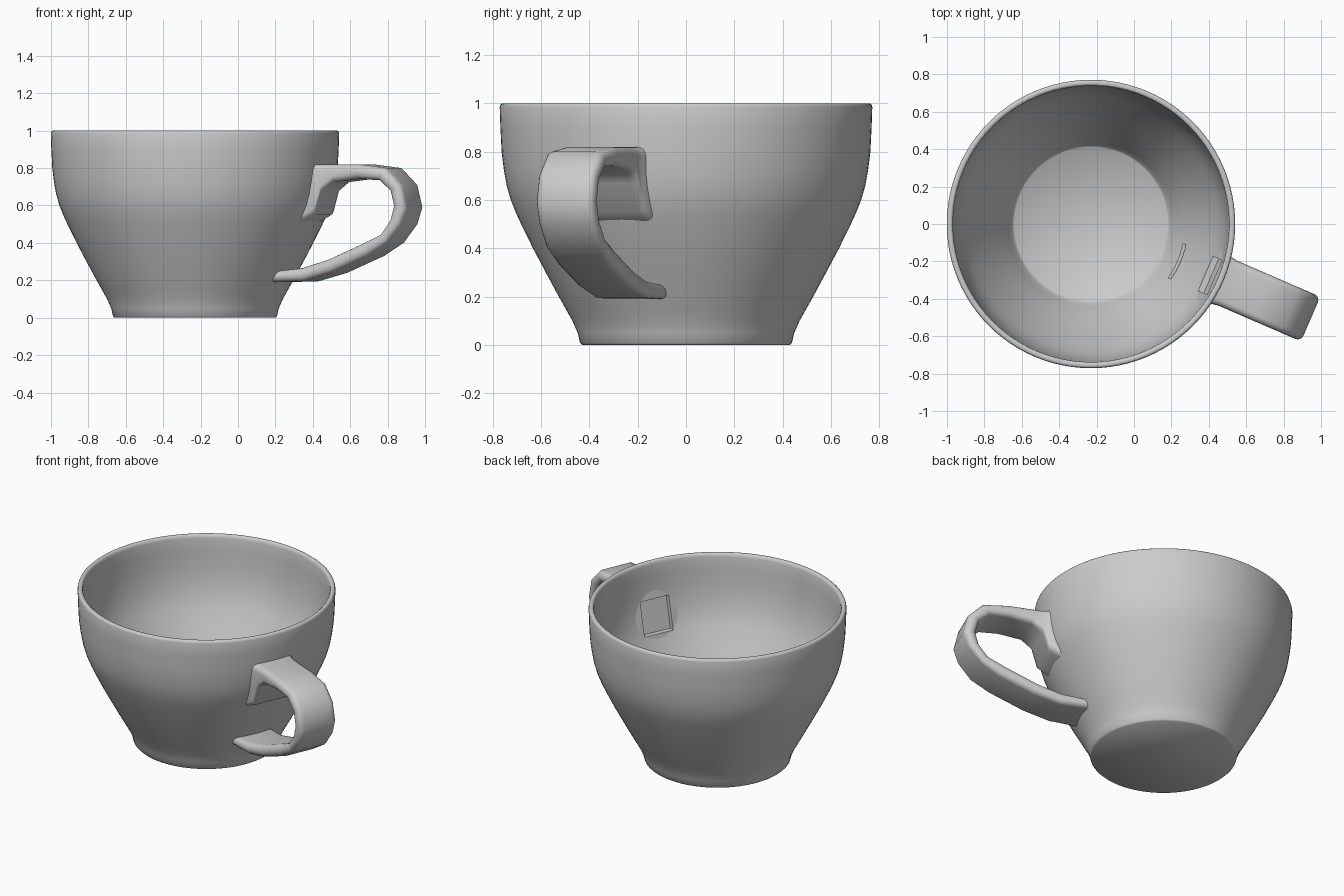
import bpy, bmesh
from math import radians, pi, cos, sin
from mathutils import Vector, Matrix

if "Cube" in bpy.data.objects:
    bpy.data.objects.remove(bpy.data.objects["Cube"])

# Cup axis position and handle direction
PLACE = Matrix.Translation((-0.23, 0, 0))
TURN = PLACE @ Matrix.Rotation(radians(-23.4), 4, 'Z')


def finish(name, bm, matrix, angle=40):
    bmesh.ops.recalc_face_normals(bm, faces=bm.faces)
    mesh = bpy.data.meshes.new(name)
    bm.to_mesh(mesh)
    bm.free()
    mesh.transform(matrix)
    ob = bpy.data.objects.new(name, mesh)
    bpy.context.collection.objects.link(ob)
    return ob


def loft(bm, rings, cap):
    rows = [[bm.verts.new(p) for p in ring] for ring in rings]
    for a, b in zip(rows, rows[1:]):
        for i in range(len(a)):
            j = (i + 1) % len(a)
            bm.faces.new((a[i], a[j], b[j], b[i]))
    if cap:
        bm.faces.new(rows[0])
        bm.faces.new(rows[-1])


# Bowl: lathed wall, outside from foot to rim, then inside down to the floor
outer = [(.43, 0), (.438, .008), (.448, .05), (.47, .10), (.498, .15), (.526, .20),
         (.58, .30), (.633, .40), (.682, .50), (.705, .55), (.725, .60), (.742, .66),
         (.753, .72), (.763, .80), (.768, .90), (.771, .985)]
rim = [(.768, .995), (.762, 1), (.748, 1), (.742, .995)]
inner = [(.738, .98), (.736, .90), (.732, .80), (.722, .72), (.711, .66), (.694, .60),
         (.674, .55), (.651, .50), (.602, .40), (.549, .30), (.495, .20), (.44, .10),
         (.42, .055), (.41, .045)]
SEG = 96
bm = bmesh.new()
loft(bm, [[(r * cos(2 * pi * k / SEG), r * sin(2 * pi * k / SEG), z) for k in range(SEG)]
          for r, z in outer + rim + inner], True)
bowl = finish("cup_bowl", bm, PLACE)

# Handle: rounded strap, each section is (outer s, z, inner s, z, half width)
sections = [(.735, .82, .655, .50, .15), (.768, .82, .75, .55, .135), (.80, .82, .785, .67, .13),
            (.86, .82, .855, .725, .13), (1.0, .82, 1.0, .742, .13), (1.16, .80, 1.12, .735, .13),
            (1.25, .71, 1.185, .68, .13), (1.28, .59, 1.205, .60, .13),
            (1.25, .50, 1.185, .52, .13), (1.17, .40, 1.13, .445, .13),
            (1.06, .33, 1.02, .395, .13), (.845, .24, .82, .31, .13),
            (.68, .195, .67, .265, .13), (.50, .19, .53, .25, .135)]
rings = []
for os, oz, is_, iz, w in sections:
    o, i = Vector((os, 0, oz)), Vector((is_, 0, iz))
    mid, half = (o + i) / 2, (o - i).length / 2
    up = (o - i).normalized()
    r = min(half * .9, .035)
    ring = []
    for c, (sx, sy) in enumerate([(1, 1), (-1, 1), (-1, -1), (1, -1)]):
        for k in range(5):
            a = pi / 2 * (c + k / 4)
            u = sx * (w - r) + r * cos(a)
            v = sy * (half - r) + r * sin(a)
            ring.append(mid + up * v + Vector((0, u, 0)))
    rings.append(ring)
bm = bmesh.new()
loft(bm, rings, True)
handle = finish("cup_handle", bm, TURN)

# Shallow recesses inside the bowl behind the two handle roots
recesses = {"upper_recess_cutter": [(.5, .55), (.70, .55), (.752, .76), (.5, .76)],
            "lower_recess_cutter": [(.44, .215), (.55, .215), (.562, .245), (.44, .245)]}
for name, prof in recesses.items():
    bm = bmesh.new()
    loft(bm, [[(s, y, z) for s, z in prof] for y in (-.1, .1)], True)
    cutter = finish(name, bm, TURN)
    cutter.hide_render = True
    for ob in (bowl, handle):
        mod = ob.modifiers.new(name, 'BOOLEAN')
        mod.operation, mod.solver, mod.object = 'DIFFERENCE', 'EXACT', cutter
        bpy.context.view_layer.objects.active = ob
        bpy.ops.object.modifier_apply(modifier=name)
    bpy.data.objects.remove(cutter)

# Smooth shading with crisp base edge
bpy.ops.object.select_all(action='DESELECT')
for ob in (bowl, handle):
    ob.select_set(True)
bpy.context.view_layer.objects.active = bowl
bpy.ops.object.shade_smooth_by_angle(angle=radians(50))
